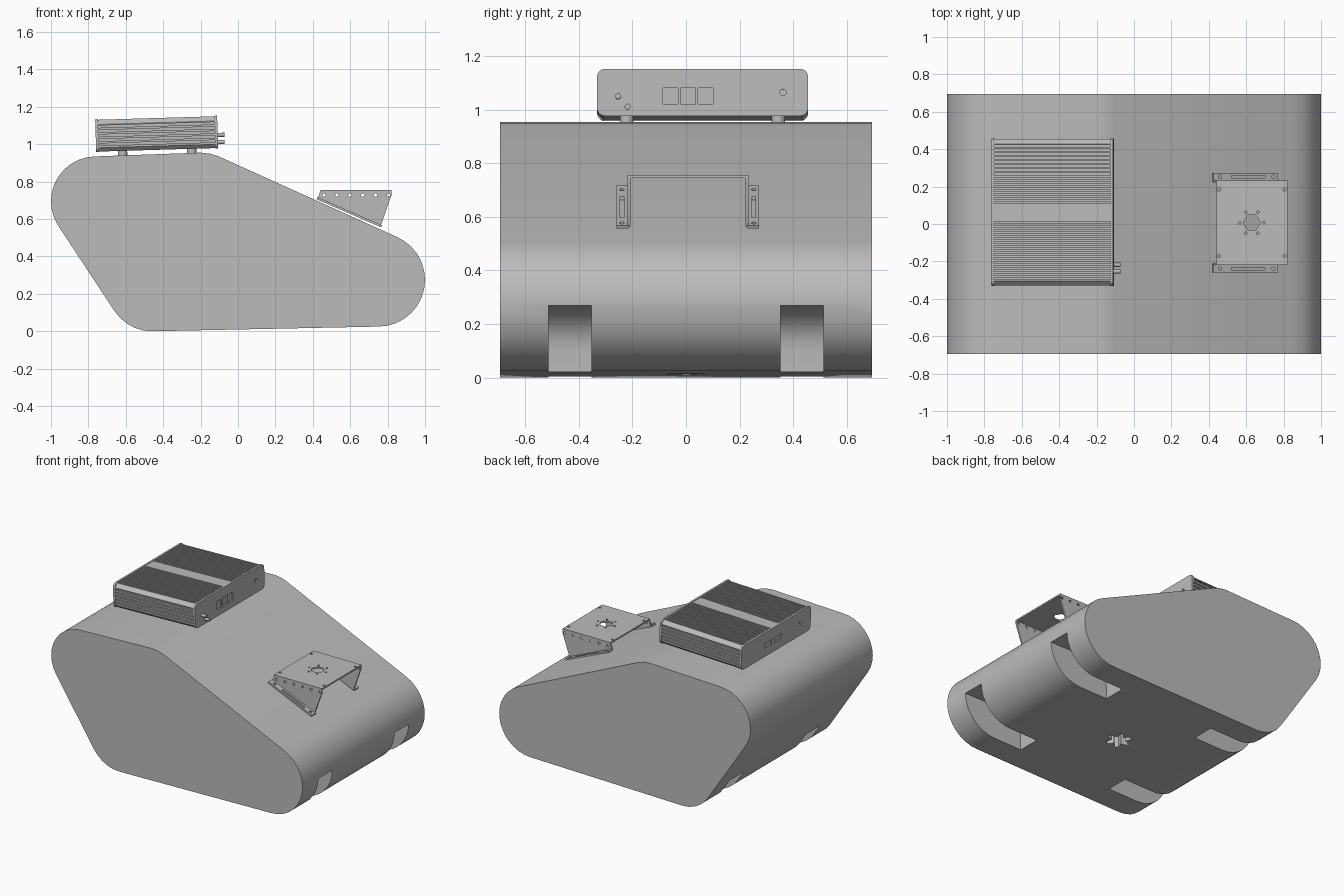
import bpy, bmesh, math
from mathutils import Vector, Euler
from mathutils.geometry import convex_hull_2d

cube = bpy.data.objects.get("Cube")
if cube:
    bpy.data.objects.remove(cube, do_unlink=True)

grey = bpy.data.materials.new("plain grey")
grey.use_nodes = True
grey.diffuse_color = (0.5, 0.5, 0.5, 1)
grey.node_tree.nodes["Principled BSDF"].inputs["Base Color"].default_value = (0.5, 0.5, 0.5, 1)


def prism(name, pts, axis, a, b):
    """Extrude a 2D outline along an axis from a to b."""
    place = {"x": lambda u, v: (a, u, v), "y": lambda u, v: (u, a, v), "z": lambda u, v: (u, v, a)}[axis]
    step = Vector([(b - a) if axis == k else 0 for k in "xyz"])
    bm = bmesh.new()
    face = bm.faces.new([bm.verts.new(place(*p)) for p in pts])
    new = bmesh.ops.extrude_face_region(bm, geom=[face])["geom"]
    bmesh.ops.translate(bm, vec=step, verts=[g for g in new if isinstance(g, bmesh.types.BMVert)])
    bmesh.ops.recalc_face_normals(bm, faces=bm.faces)
    mesh = bpy.data.meshes.new(name)
    bm.to_mesh(mesh)
    bm.free()
    mesh.materials.append(grey)
    ob = bpy.data.objects.new(name, mesh)
    bpy.context.collection.objects.link(ob)
    return ob


def arc(cx, cy, r, n=16, start=0, sweep=360):
    count = n if sweep == 360 else n + 1
    return [(cx + r * math.cos(math.radians(start + sweep * i / n)),
             cy + r * math.sin(math.radians(start + sweep * i / n))) for i in range(count)]


def rect(u0, u1, v0, v1):
    return [(u0, v0), (u1, v0), (u1, v1), (u0, v1)]


def rounded(w, h, r):
    pts = []
    for k, (sx, sy) in enumerate([(1, 1), (-1, 1), (-1, -1), (1, -1)]):
        pts += arc(sx * (w - r), sy * (h - r), r, 5, 90 * k, 90)
    return pts


def cut(target, cutters):
    for c in cutters:
        c.hide_render = True
        m = target.modifiers.new("cut", "BOOLEAN")
        m.operation, m.solver, m.object = "DIFFERENCE", "EXACT", c
        bpy.context.view_layer.objects.active = target
        bpy.ops.object.modifier_apply(modifier=m.name)
        bpy.data.objects.remove(c, do_unlink=True)


def smooth(ob):
    bpy.ops.object.select_all(action="DESELECT")
    ob.select_set(True)
    bpy.context.view_layer.objects.active = ob
    bpy.ops.object.shade_smooth_by_angle(angle=math.radians(30))


# Hull: outline wrapped round four circles
circles = [(-0.76, 0.695, 0.24), (-0.2, 0.71, 0.245), (0.75, 0.275, 0.25), (-0.46, 0.24, 0.24)]
points = [Vector(p) for c in circles for p in arc(*c, n=32)]
outline = [points[i] for i in convex_hull_2d(points)]
hull = prism("hull", outline, "y", -0.695, 0.695)

# Wheel pockets and the star recess underneath
front_pocket = [(1.1, -0.1), (1.1, 0.27)] + arc(0.7, 0.1, 0.17, 8, 90, 90) + [(0.53, -0.1)]
rear_pocket = rect(-0.9, -0.22, -0.1, 0.18)
pockets = [prism("pocket", shape, "y", y - 0.08, y + 0.08)
           for shape in (front_pocket, rear_pocket) for y in (-0.433, 0.433)]
star = [p for k in range(6) for p in (arc(0.13, 0, 0.085, 2, 60 * k - 9, 18) + arc(0.13, 0, 0.045, 1, 60 * k + 30, 1)[:1])]
cut(hull, pockets + [prism("star", star, "z", -0.1, 0.09)])
smooth(hull)


# Finned case, built about its own centre and then tilted
def grooves(start, end, n, depth):
    """Points along a line with n square grooves on its left-hand side."""
    start, end = Vector(start), Vector(end)
    step = (end - start) / n
    inward = Vector((-step.y, step.x)).normalized() * depth
    pts = []
    for i in range(n):
        a, b = start + step * (i + 0.25), start + step * (i + 0.75)
        pts += [a, a + inward, b + inward, b]
    return pts


HW, HH, HX = 0.392, 0.085, 0.326
profile = [(-HW + 0.02, -HH), (HW - 0.02, -HH), (HW, -HH + 0.02)]
profile += grooves((HW, -0.06), (HW, 0.06), 5, 0.01)
profile += [(HW, HH - 0.025), (HW - 0.025, HH)]
profile += grooves((0.365, HH), (0.043, HH), 15, 0.02)
profile += grooves((-0.043, HH), (-0.365, HH), 15, 0.02)
profile += [(-HW + 0.025, HH), (-HW, HH - 0.025)]
profile += grooves((-HW, 0.06), (-HW, -0.06), 5, 0.01)
profile += [(-HW, -HH + 0.02)]
case_parts = [prism("finned_case", profile, "x", -HX + 0.012, HX - 0.012)]

# End plates with port openings
front_plate = prism("case_front_plate", rounded(HW + 0.002, HH + 0.003, 0.03), "x", HX - 0.014, HX)
back_plate = prism("case_back_plate", rounded(HW + 0.002, HH + 0.003, 0.03), "x", -HX, -HX + 0.014)
ports = [rect(y - 0.028, y + 0.028, -0.043, 0.017) for y in (-0.12, -0.055, 0.01)] + [arc(0.3, 0, 0.012)]
cut(front_plate, [prism("port", p, "x", HX - 0.01, HX + 0.1) for p in ports])
ports = [rect(y - 0.04, y + 0.04, -0.03, 0.01) for y in (-0.02, 0.09)] + [arc(-0.27, 0, 0.012)]
cut(back_plate, [prism("port", p, "x", -HX - 0.1, -HX + 0.01) for p in ports])
case_parts += [front_plate, back_plate]

# Connectors and feet
for y, z in [(-0.315, -0.015), (-0.28, -0.054)]:
    case_parts.append(prism("connector", arc(y, z, 0.011), "x", HX - 0.005, HX + 0.036))
for x in (-0.185, 0.185):
    for y in (-0.283, 0.283):
        case_parts.append(prism("case_foot", arc(x, y, 0.025, 24), "z", -0.115, -HH + 0.002))
for ob in case_parts:
    smooth(ob)
    ob.location = (-0.435, 0.062, 1.055)
    ob.rotation_euler = Euler((0, math.radians(-1.7), 0))

# Bracket top plate with its hole pattern
MID, HALF = 0.007, 0.226
top_plate = prism("bracket_top_plate", rect(0.44, 0.82, MID - HALF, MID + HALF), "z", 0.745, 0.756)
holes = [arc(0.63, MID, 0.046, 6)]
holes += [arc(x, y, 0.007, 10) for x, y in arc(0.63, MID, 0.065, 6)]
holes += [arc(x, MID + s * 0.178, 0.009, 12) for x in (0.455, 0.805) for s in (-1, 1)]
cut(top_plate, [prism("hole", h, "z", 0.7, 0.8) for h in holes])
smooth(top_plate)

# Bracket side walls and sloping flanges
wall = [(0.44, 0.75), (0.425, 0.708), (0.762, 0.562), (0.82, 0.725), (0.82, 0.75)]
strip = [(0.42, 0.706), (0.765, 0.556), (0.77, 0.567), (0.425, 0.717)]
for side, s in (("left", 1), ("right", -1)):
    side_wall = prism("bracket_wall_" + side, wall, "y", MID + s * (HALF - 0.011), MID + s * HALF)
    cut(side_wall, [prism("hole", arc(0.46 + 0.069 * i, 0.728, 0.009, 12), "y", MID + s * 0.18, MID + s * 0.26)
                    for i in range(6)])
    flange = prism("bracket_flange_" + side, strip, "y", MID + s * (HALF - 0.006), MID + s * 0.266)
    y = MID + s * 0.246
    cut(flange, [prism("slot", rect(0.52, 0.7, y - 0.007, y + 0.007), "z", 0.4, 0.9)]
        + [prism("hole", arc(x, y, 0.009, 12), "z", 0.4, 0.9) for x in (0.46, 0.745)])
    smooth(side_wall)
    smooth(flange)
